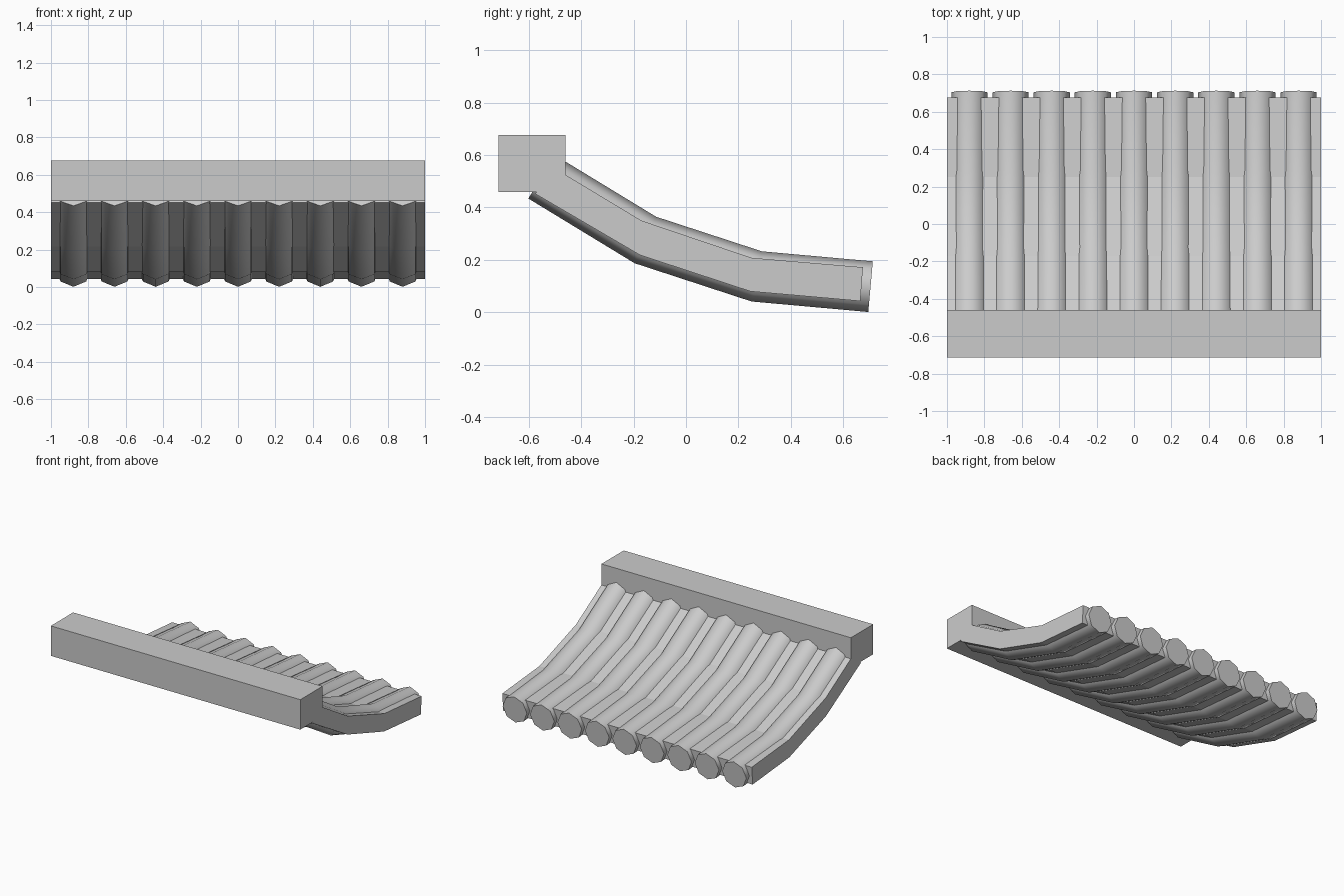
import bpy, bmesh, math
from mathutils import Vector

if "Cube" in bpy.data.objects:
    bpy.data.objects.remove(bpy.data.objects["Cube"])


def make_object(name, bm, smooth=False):
    bmesh.ops.recalc_face_normals(bm, faces=bm.faces)
    me = bpy.data.meshes.new(name)
    bm.to_mesh(me)
    bm.free()
    ob = bpy.data.objects.new(name, me)
    bpy.context.collection.objects.link(ob)
    if smooth:
        bpy.ops.object.select_all(action='DESELECT')
        ob.select_set(True)
        bpy.context.view_layer.objects.active = ob
        bpy.ops.object.shade_smooth_by_angle(angle=math.radians(50))
    return ob


def skin(rings):
    """Join equal-sized closed rings of points into a capped solid."""
    bm = bmesh.new()
    vs = [[bm.verts.new(p) for p in r] for r in rings]
    n = len(vs[0])
    for a, b in zip(vs, vs[1:]):
        for i in range(n):
            j = (i + 1) % n
            bm.faces.new((a[i], a[j], b[j], b[i]))
    bm.faces.new(vs[0])
    bm.faces.new(vs[-1])
    return bm


def tube_rings(path, x, radius, sides=8):
    """Octagonal sections along a (y, z) path, mitred at the bends."""
    pts = [Vector(p) for p in path]
    rings = []
    for k, p in enumerate(pts):
        d1 = (p - pts[k - 1]).normalized() if k else (pts[1] - p).normalized()
        d2 = (pts[k + 1] - p).normalized() if k < len(pts) - 1 else d1
        t = (d1 + d2).normalized()
        normal = Vector((-t.y, t.x)) / t.dot(d1)
        ring = []
        for i in range(sides):
            a = 2 * math.pi * i / sides
            q = p + normal * radius * math.sin(a)
            ring.append((x + radius * math.cos(a), q.x, q.y))
        rings.append(ring)
    return rings


# Square beam along the upper edge
beam = [(-0.715, 0.46), (-0.46, 0.46), (-0.46, 0.677), (-0.715, 0.677)]
make_object("ridge_beam", skin([[(x, y, z) for y, z in beam] for x in (-1, 1)]))

# Curved slab between the logs: top and bottom lines, one quad section per bend
top = [(-0.51, 0.555), (-0.17, 0.35), (0.25, 0.208), (0.675, 0.172)]
bottom = [(-0.575, 0.452), (-0.175, 0.218), (0.245, 0.08), (0.665, 0.043)]
slab = [[(-1, *b), (1, *b), (1, *t), (-1, *t)] for t, b in zip(top, bottom)]
make_object("roof_slab", skin(slab))

# Nine bent octagonal logs, side by side
log_path = [(-0.551, 0.517), (-0.155, 0.276), (0.27, 0.137), (0.704, 0.098)]
for i in range(9):
    make_object(f"roof_log_{i + 1}",
                skin(tube_rings(log_path, (i - 4) * 0.22, 0.097)), smooth=True)
